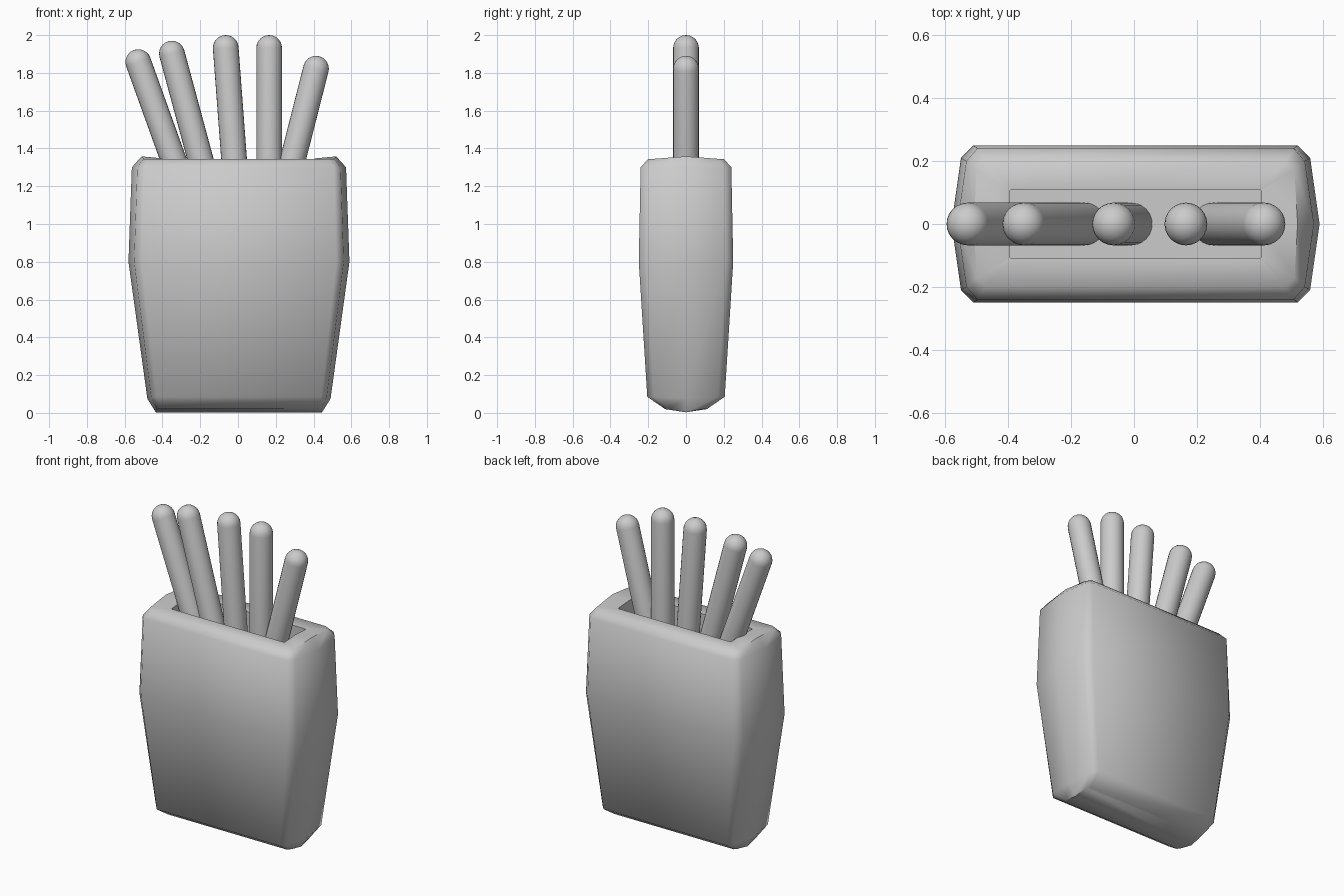
import bpy, bmesh
from math import sin, cos, pi, radians
from mathutils import Vector, Matrix

if "Cube" in bpy.data.objects:
    bpy.data.objects.remove(bpy.data.objects["Cube"])


def finish(bm, name, angle):
    bmesh.ops.recalc_face_normals(bm, faces=bm.faces)
    mesh = bpy.data.meshes.new(name)
    bm.to_mesh(mesh)
    bm.free()
    ob = bpy.data.objects.new(name, mesh)
    bpy.context.collection.objects.link(ob)
    bpy.ops.object.select_all(action='DESELECT')
    ob.select_set(True)
    bpy.context.view_layer.objects.active = ob
    bpy.ops.object.shade_smooth_by_angle(angle=radians(angle))
    return ob


# Carton rings: x at side middle, corner, front; y at corner, front; z; z at side middle
RINGS = [
    (.44, .435, .42, .09, .11, .02, .003),
    (.485, .465, .435, .17, .205, .085, .075),
    (.585, .555, .515, .21, .25, .80, .80),
    (.567, .538, .503, .20, .24, 1.30, 1.30),
    (.515, .505, .475, .17, .20, 1.345, 1.358),
    (.40, .40, .395, .105, .11, 1.34, 1.347),
    (.40, .40, .395, .105, .11, 1.20, 1.20),
]
OFFSET = .005


def ring_points(mid, corner, front, yc, yf, z, zm):
    half = [(mid, 0, zm), (corner, yc, z), (front, yf, z), (-front, yf, z), (-corner, yc, z)]
    return half + [(-x, -y, h) for x, y, h in half]


# Carton body with recessed opening
bm = bmesh.new()
rings = [[bm.verts.new((x + OFFSET, y, z)) for x, y, z in ring_points(*r)] for r in RINGS]
for a, b in zip(rings, rings[1:]):
    for i in range(10):
        j = (i + 1) % 10
        bm.faces.new((a[i], a[j], b[j], b[i]))
low = rings[0]
bm.faces.new(low[:6])              # keeled bottom
bm.faces.new(low[5:] + low[:1])
bm.faces.new(rings[-1])            # recess floor
finish(bm, "carton", 50)


# Round-ended sticks, leaning in the front plane
def stick(name, tip_x, tip_z, lean, r=.068, sides=24, cap=6):
    bm = bmesh.new()
    end = Vector((tip_x, 0, tip_z - r))
    axis = Vector((lean, 0, 1)).normalized()
    length = (end.z - 1.17) / axis.z
    profile = [(r, -length)] + [(r * cos(pi / 2 * k / cap), r * sin(pi / 2 * k / cap)) for k in range(cap)]
    loops = [[bm.verts.new((rad * cos(2 * pi * i / sides), rad * sin(2 * pi * i / sides), h))
              for i in range(sides)] for rad, h in profile]
    for a, b in zip(loops, loops[1:]):
        for i in range(sides):
            j = (i + 1) % sides
            bm.faces.new((a[i], a[j], b[j], b[i]))
    top = bm.verts.new((0, 0, r))
    for i in range(sides):
        bm.faces.new((loops[-1][i], loops[-1][(i + 1) % sides], top))
    bm.faces.new(loops[0])
    rot = Vector((0, 0, 1)).rotation_difference(axis).to_matrix().to_4x4()
    bm.transform(Matrix.Translation(end) @ rot)
    finish(bm, name, 50)


for n, (x, z, lean) in enumerate([(-.528, 1.925, -.36), (-.35, 1.97, -.27), (-.065, 2.0, -.075),
                                  (.165, 2.0, 0), (.413, 1.89, .255)], 1):
    stick(f"fry_{n}", x, z, lean)
